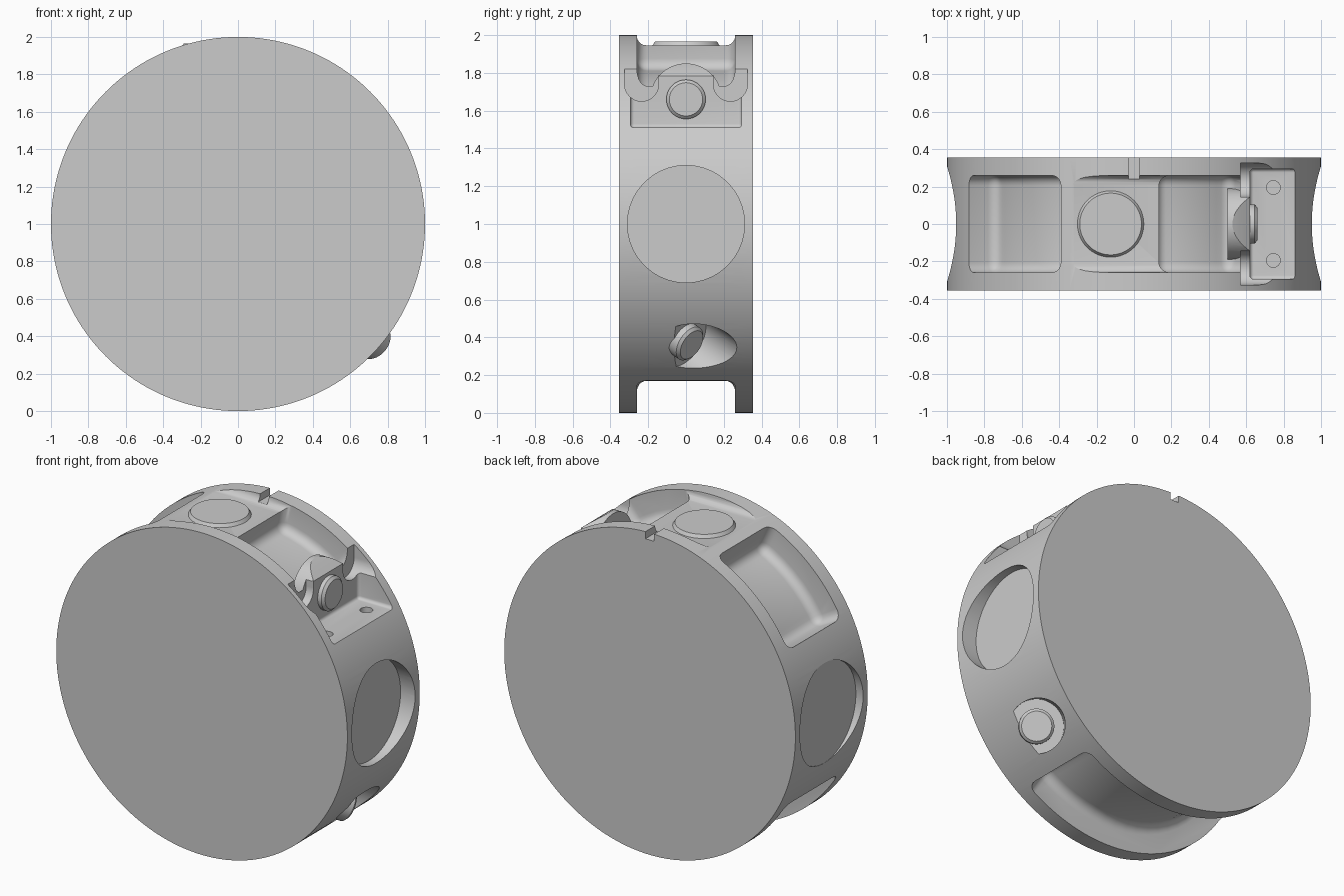
import bpy, bmesh, math
from mathutils import Vector

if "Cube" in bpy.data.objects:
    bpy.data.objects.remove(bpy.data.objects["Cube"])

Z = 1.0  # height of the disc axis


def finish(bm, name, helper=False):
    bmesh.ops.recalc_face_normals(bm, faces=bm.faces)
    me = bpy.data.meshes.new(name)
    bm.to_mesh(me)
    bm.free()
    ob = bpy.data.objects.new(name, me)
    bpy.context.collection.objects.link(ob)
    ob.hide_render = helper
    return ob


def cylinder(name, start, axis, length, r1, r2=None, seg=64, helper=False):
    axis = Vector(axis).normalized()
    bm = bmesh.new()
    bmesh.ops.create_cone(bm, cap_ends=True, segments=seg, radius1=r1,
                          radius2=r1 if r2 is None else r2, depth=length)
    bmesh.ops.rotate(bm, verts=bm.verts, matrix=axis.to_track_quat('Z', 'Y').to_matrix())
    bmesh.ops.translate(bm, verts=bm.verts, vec=Vector(start) + axis * length / 2)
    return finish(bm, name, helper)


def extrude_y(name, pts, y0, y1, helper=True):
    bm = bmesh.new()
    f = bm.faces.new([bm.verts.new((x, y0, z)) for x, z in pts])
    g = bmesh.ops.extrude_face_region(bm, geom=[f])
    bmesh.ops.translate(bm, vec=(0, y1 - y0, 0),
                        verts=[v for v in g['geom'] if isinstance(v, bmesh.types.BMVert)])
    return finish(bm, name, helper)


def box(name, x0, x1, y0, y1, z0, z1):
    return extrude_y(name, [(x0, z0), (x1, z0), (x1, z1), (x0, z1)], y0, y1)


def activate(ob):
    bpy.ops.object.select_all(action='DESELECT')
    ob.select_set(True)
    bpy.context.view_layer.objects.active = ob


def apply(ob, mod):
    activate(ob)
    bpy.ops.object.modifier_apply(modifier=mod.name)


def rounded(ob, width):
    m = ob.modifiers.new("round", 'BEVEL')
    m.width, m.segments, m.limit_method = width, 5, 'ANGLE'
    m.angle_limit = math.radians(40)
    m.use_clamp_overlap = False
    apply(ob, m)
    return ob


def boolean(ob, tool, op='DIFFERENCE'):
    m = ob.modifiers.new("bool", 'BOOLEAN')
    m.operation, m.solver, m.object = op, 'EXACT', tool
    apply(ob, m)
    bpy.data.objects.remove(tool)


def arc_pocket(name, a0, a1, floor=0.83):
    n = max(3, int((a1 - a0) / 5.5))
    angs = [math.radians(a0 + (a1 - a0) * i / n) for i in range(n + 1)]
    pts = [(floor * math.cos(a), Z + floor * math.sin(a)) for a in angs]
    pts += [(1.15 * math.cos(a), Z + 1.15 * math.sin(a)) for a in reversed(angs)]
    return rounded(extrude_y(name, pts, -0.26, 0.26), 0.055)


# main disc
body = cylinder("disc_body", (0, -0.355, Z), (0, 1, 0), 0.71, 1.0, seg=160)

# flat recess on top
boolean(body, rounded(box("top_flat_cut", -0.37, 0.42, -0.26, 0.26, 1.945, 2.2), 0.05))

# curved pockets around the rim
boolean(body, arc_pocket("left_pocket_cut", 113, 152))
boolean(body, arc_pocket("bottom_pocket_cut", 210, 304))
right_pocket = arc_pocket("right_pocket_cut", 52, 82)
# raised lug left standing in the right pocket
boolean(right_pocket, cylinder("lug_keep", (0.5, 0, 1.66), (1, 0, 0), 0.5, 0.19, helper=True))
boolean(body, right_pocket)

# round recesses on both sides
boolean(body, cylinder("right_recess_cut", (0.9, 0, Z), (1, 0, 0), 0.3, 0.31, helper=True))
boolean(body, cylinder("left_recess_cut", (-0.95, 0, Z), (-1, 0, 0), 0.3, 0.31, helper=True))

# mounting notch at upper right, with U slots and screw holes
boolean(body, rounded(box("notch_cut", 0.62, 1.3, -0.295, 0.295, 1.51, 2.1), 0.02))
for s in (-1, 1):
    y = s * 0.235
    boolean(body, cylinder("slot_round_cut", (0.57, y, 1.74), (1, 0, 0), 0.6, 0.09, helper=True))
    boolean(body, box("slot_top_cut", 0.57, 1.17, y - 0.09, y + 0.09, 1.74, 2.1))
    boolean(body, cylinder("screw_hole_cut", (0.745, s * 0.195, 1.42), (0, 0, 1), 0.2,
                           0.037, seg=24, helper=True))

# index groove on the rear rim
boolean(body, box("index_groove_cut", -0.03, 0.03, 0.2, 0.5, 1.955, 2.1))

# slanted port at lower right
axis = Vector((0.54, 0.7, -0.46)).normalized()
tip = Vector((0.74, 0.03, 0.36))
boolean(body, cylinder("port_cut", tip - axis * 0.05, axis, 0.7, 0.155, helper=True))

# buttons and plugs
parts = [body,
         cylinder("top_button", (-0.125, 0, 1.925), (0, 0, 1), 0.04, 0.19, 0.165),
         cylinder("notch_plug", (0.58, 0, 1.66), (1, 0, 0), 0.065, 0.104),
         cylinder("notch_plug_rim", (0.645, 0, 1.66), (1, 0, 0), 0.015, 0.104, 0.088),
         cylinder("port_plug", tip - axis * 0.09, axis, 0.075, 0.1),
         cylinder("port_plug_rim", tip - axis * 0.015, axis, 0.015, 0.1, 0.085)]

for ob in parts:
    activate(ob)
    bpy.ops.object.shade_smooth_by_angle(angle=math.radians(30))
